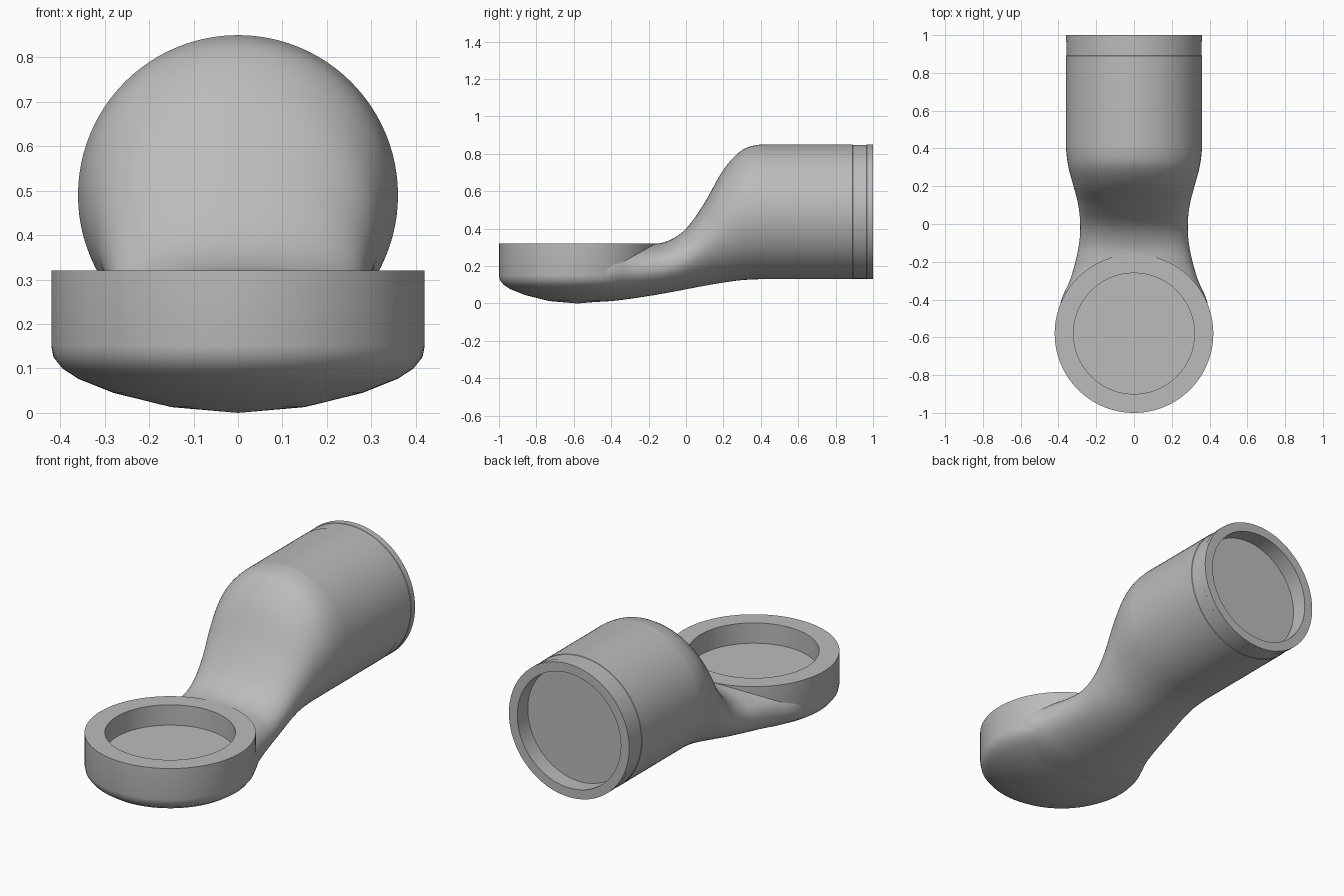
import bpy, bmesh
from math import cos, sin, pi, radians
from mathutils import Matrix, Vector

default = bpy.data.objects.get("Cube")
if default:
    bpy.data.objects.remove(default, do_unlink=True)

SIDES = 96

grey = bpy.data.materials.new("plain grey")
grey.use_nodes = True
colour = (0.5, 0.5, 0.5, 1)
grey.diffuse_color = colour
grey.node_tree.nodes["Principled BSDF"].inputs["Base Color"].default_value = colour


def finish(name, bm):
    """Turn a bmesh into a named object with the shared material."""
    bmesh.ops.recalc_face_normals(bm, faces=bm.faces)
    mesh = bpy.data.meshes.new(name)
    bm.to_mesh(mesh)
    bm.free()
    mesh.materials.append(grey)
    obj = bpy.data.objects.new(name, mesh)
    bpy.context.collection.objects.link(obj)
    return obj


def activate(obj):
    bpy.ops.object.select_all(action='DESELECT')
    obj.select_set(True)
    bpy.context.view_layer.objects.active = obj


def smooth(obj):
    activate(obj)
    bpy.ops.object.shade_smooth_by_angle(angle=radians(40))


def lathe(name, profile, placement):
    """Spin a (radius, height) profile about z, then place it."""
    bm = bmesh.new()
    verts = [bm.verts.new((r, 0, h)) for r, h in profile]
    edges = [bm.edges.new(pair) for pair in zip(verts, verts[1:])]
    bmesh.ops.spin(bm, geom=verts + edges, cent=(0, 0, 0), axis=(0, 0, 1),
                   angle=2 * pi, steps=SIDES)
    bmesh.ops.remove_doubles(bm, verts=bm.verts, dist=0.0001)
    bmesh.ops.transform(bm, matrix=placement, verts=bm.verts)
    return finish(name, bm)


def catmull(values, t):
    """Smooth interpolation through evenly spaced values."""
    last = len(values) - 1
    i = min(int(t), last - 1)
    u = t - i
    a, b, c, d = (values[max(0, min(last, i + k))] for k in (-1, 0, 1, 2))
    return b + u * ((c - a) + u * ((2 * a - 5 * b + 4 * c - d)
                                   + u * (3 * (b - c) + d - a))) / 2


def signed_power(value, exponent):
    return abs(value) ** exponent * (1 if value >= 0 else -1)


# Round cup with a domed base and a shallow recess
cup_place = Matrix.Translation((0, -0.58, 0))
cup = lathe("front_cup", [
    (0, 0), (0.15, 0.013), (0.28, 0.045), (0.36, 0.077), (0.395, 0.1),
    (0.415, 0.125), (0.42, 0.15), (0.42, 0.32), (0.32, 0.32),
    (0.32, 0.21), (0, 0.21)], cup_place)
smooth(cup)

# Horizontal pipe with a faint collar band and a recessed end
pipe = lathe("rear_pipe", [
    (0, 0.4), (0.36, 0.4), (0.36, 0.89), (0.358, 0.892), (0.358, 0.965),
    (0.36, 0.967), (0.36, 1), (0.31, 1), (0.31, 0.91), (0, 0.91)],
    Matrix.Translation((0, 0, 0.49)) @ Matrix.Rotation(-pi / 2, 4, 'X'))
smooth(pipe)

# Blended neck: sections every tenth of a unit from inside the cup to the pipe
bottoms = [0.008, 0.013, 0.025, 0.04, 0.057, 0.076, 0.095, 0.112, 0.125, 0.13]
tops = [0.317, 0.317, 0.317, 0.317, 0.333, 0.4, 0.54, 0.715, 0.82, 0.85]
widths = [0.4, 0.384, 0.34, 0.31, 0.29, 0.285, 0.295, 0.32, 0.347, 0.36]
STEPS = 6
count = (len(tops) - 1) * STEPS

bm = bmesh.new()
rings = []
for s in range(count + 1):
    t = s / STEPS
    y = -0.5 + t / 10
    low, high, half = (catmull(v, t) for v in (bottoms, tops, widths))
    mid, tall = (low + high) / 2, (high - low) / 2
    squareness = 2 / (2 + 0.5 * (1 - s / count))
    ring = []
    for k in range(SIDES):
        a = 2 * pi * k / SIDES
        power = squareness if sin(a) > 0 else 1
        ring.append(bm.verts.new((half * signed_power(cos(a), power), y,
                                  mid + tall * signed_power(sin(a), power))))
    rings.append(ring)
for first, second in zip(rings, rings[1:]):
    for k in range(SIDES):
        n = (k + 1) % SIDES
        bm.faces.new((first[k], first[n], second[n], second[k]))
bm.faces.new(rings[0])
bm.faces.new(rings[-1])
neck = finish("neck", bm)

# Clear the neck out of the cup recess
cutter = lathe("recess_cutter", [(0, 0.15), (0.37, 0.15), (0.37, 0.6), (0, 0.6)],
               cup_place)
cutter.hide_render = True
cut = neck.modifiers.new("recess", 'BOOLEAN')
cut.operation = 'DIFFERENCE'
cut.solver = 'EXACT'
cut.object = cutter
activate(neck)
bpy.ops.object.modifier_apply(modifier=cut.name)
bpy.data.objects.remove(cutter, do_unlink=True)
smooth(neck)
